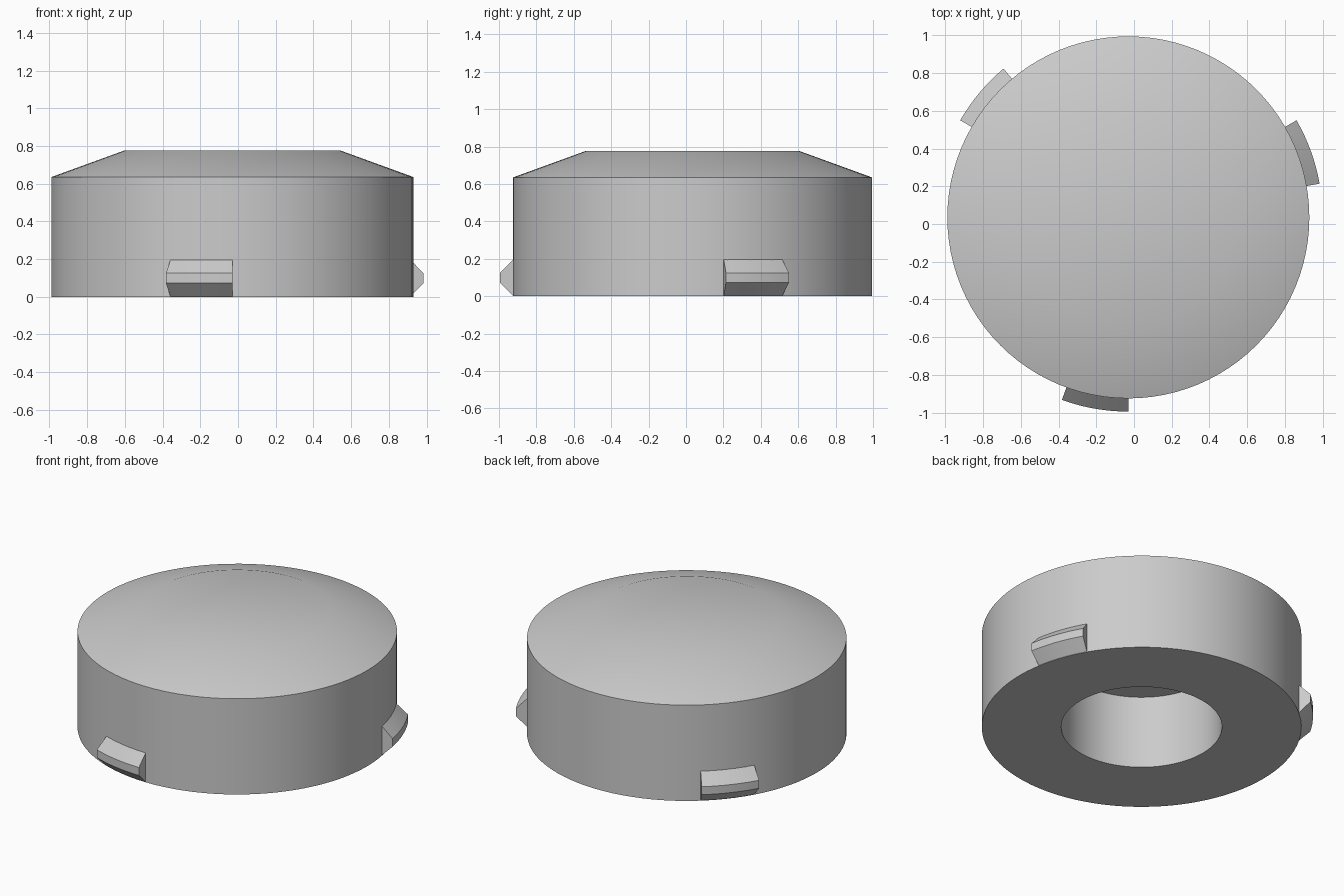
import bpy, bmesh, math

CENTRE = (-0.03, 0.035)
SEGMENTS = 96

default = bpy.data.objects.get("Cube")
if default:
    bpy.data.objects.remove(default, do_unlink=True)

grey = bpy.data.materials.new("plain grey")
grey.use_nodes = True
colour = (0.6, 0.6, 0.6, 1)
grey.diffuse_color = colour
grey.node_tree.nodes["Principled BSDF"].inputs["Base Color"].default_value = colour


def sweep(name, profile, start, end, steps, closed_profile):
    """Turn an (r, z) profile about the vertical axis and cap its ends."""
    bm = bmesh.new()
    full = end - start == 360
    rings = []
    for i in range(steps if full else steps + 1):
        a = math.radians(start + (end - start) * i / steps)
        rings.append([bm.verts.new((r * math.cos(a), r * math.sin(a), z))
                      for r, z in profile])
    pairs = list(zip(rings, rings[1:])) + ([(rings[-1], rings[0])] if full else [])
    count = len(profile)
    for a, b in pairs:
        for j in range(count if closed_profile else count - 1):
            k = (j + 1) % count
            bm.faces.new((a[j], b[j], b[k], a[k]))
    if full:
        bm.faces.new([ring[0] for ring in rings])
        bm.faces.new([ring[-1] for ring in rings])
    else:
        bm.faces.new(rings[0])
        bm.faces.new(rings[-1])
    bmesh.ops.recalc_face_normals(bm, faces=bm.faces)
    mesh = bpy.data.meshes.new(name)
    bm.to_mesh(mesh)
    bm.free()
    mesh.materials.append(grey)
    ob = bpy.data.objects.new(name, mesh)
    ob.location = (*CENTRE, 0)
    bpy.context.collection.objects.link(ob)
    bpy.ops.object.select_all(action="DESELECT")
    ob.select_set(True)
    bpy.context.view_layer.objects.active = ob
    bpy.ops.object.shade_smooth_by_angle(angle=math.radians(30))
    return ob


# Cap body: flat top, sloped shoulder, straight wall and a blind bore below
body = [(0.575, 0.775), (0.96, 0.635), (0.96, 0), (0.483, 0), (0.483, 0.485)]
sweep("cap_body", body, 0, 360, SEGMENTS, False)

# Three bevelled locking lugs around the lower wall
lug = [(0.958, 0), (1.03, 0.072), (1.03, 0.125), (0.958, 0.197)]
for name, start in (("left_lug", 10), ("rear_right_lug", 130), ("front_lug", 250)):
    sweep(name, lug, start, start + 20, 8, True)
